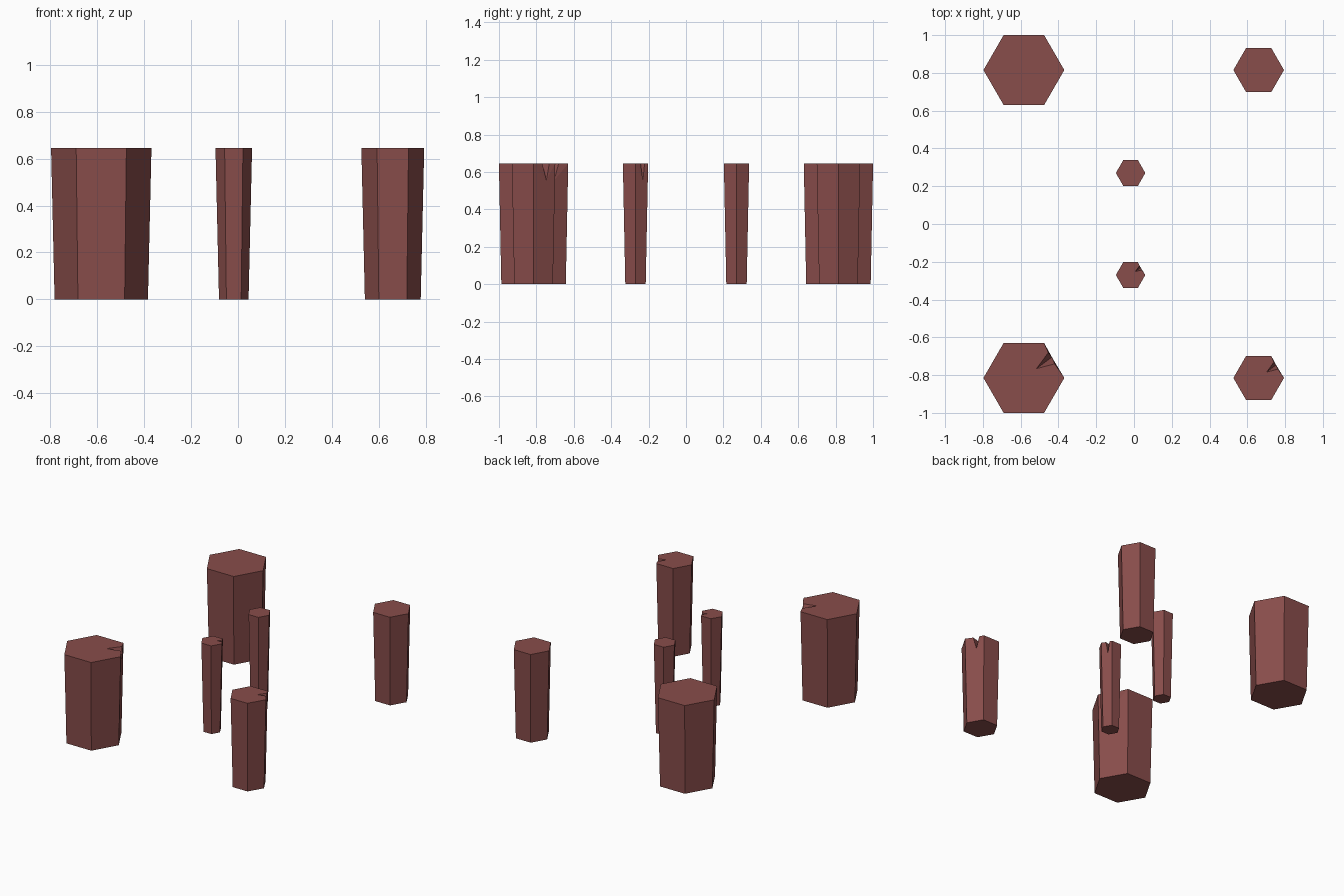
import bpy, bmesh
from math import cos, sin, radians
from mathutils import Vector

cube = bpy.data.objects.get("Cube")
if cube:
    bpy.data.objects.remove(cube, do_unlink=True)

HEIGHT = 0.645
TAPER = 0.015

# Red brown wood
wood = bpy.data.materials.new("red_brown_wood")
wood.use_nodes = True
colour = (0.25, 0.074, 0.07, 1)
wood.diffuse_color = colour
wood.node_tree.nodes["Principled BSDF"].inputs["Base Color"].default_value = colour


def ring(bm, radius, z):
    return [bm.verts.new((radius * cos(radians(60 * i)), radius * sin(radians(60 * i)), z))
            for i in range(6)]


def post(name, x, y, radius, split):
    """Six sided post, wider at the top, with an optional split in its rim."""
    bm = bmesh.new()
    low = ring(bm, radius - TAPER, 0)
    top = ring(bm, radius, HEIGHT)
    bm.faces.new(low[::-1])
    for i in range(1 if split else 0, 6):
        j = (i + 1) % 6
        bm.faces.new((low[i], low[j], top[j], top[i]))
    if split:
        # Wedge shaped split running from the rim into the top
        def rim(t, inset):
            p = top[0].co.lerp(top[1].co, t)
            p -= Vector((cos(radians(30)), sin(radians(30)), 0)) * radius * inset
            return bm.verts.new(p)
        near, far = rim(0.42, 0.03), rim(0.74, 0.03)
        tip = bm.verts.new((radius * 0.31, radius * 0.23, HEIGHT))
        foot = bm.verts.new(low[0].co.lerp(low[1].co, 0.6).lerp(
            top[0].co.lerp(top[1].co, 0.6), 0.86))
        outline = [low[0], low[1], top[1], far, tip, near, top[0]]
        for a, b in zip(outline, outline[1:] + outline[:1]):
            bm.faces.new((a, b, foot))
        bm.faces.new([top[0], near, tip, far] + top[1:])
    else:
        bm.faces.new(top)
    bmesh.ops.recalc_face_normals(bm, faces=bm.faces)
    mesh = bpy.data.meshes.new(name)
    bm.to_mesh(mesh)
    bm.free()
    mesh.materials.append(wood)
    obj = bpy.data.objects.new(name, mesh)
    obj.location = (x, y, 0)
    bpy.context.collection.objects.link(obj)


# Matching front and back rows; the front posts are split
for size, x, y, radius in (("thick", -0.583, 0.815, 0.214),
                           ("medium", 0.66, 0.815, 0.134),
                           ("thin", -0.018, 0.27, 0.078)):
    post(f"front_{size}_post", x, -y, radius, True)
    post(f"back_{size}_post", x, y, radius, False)
